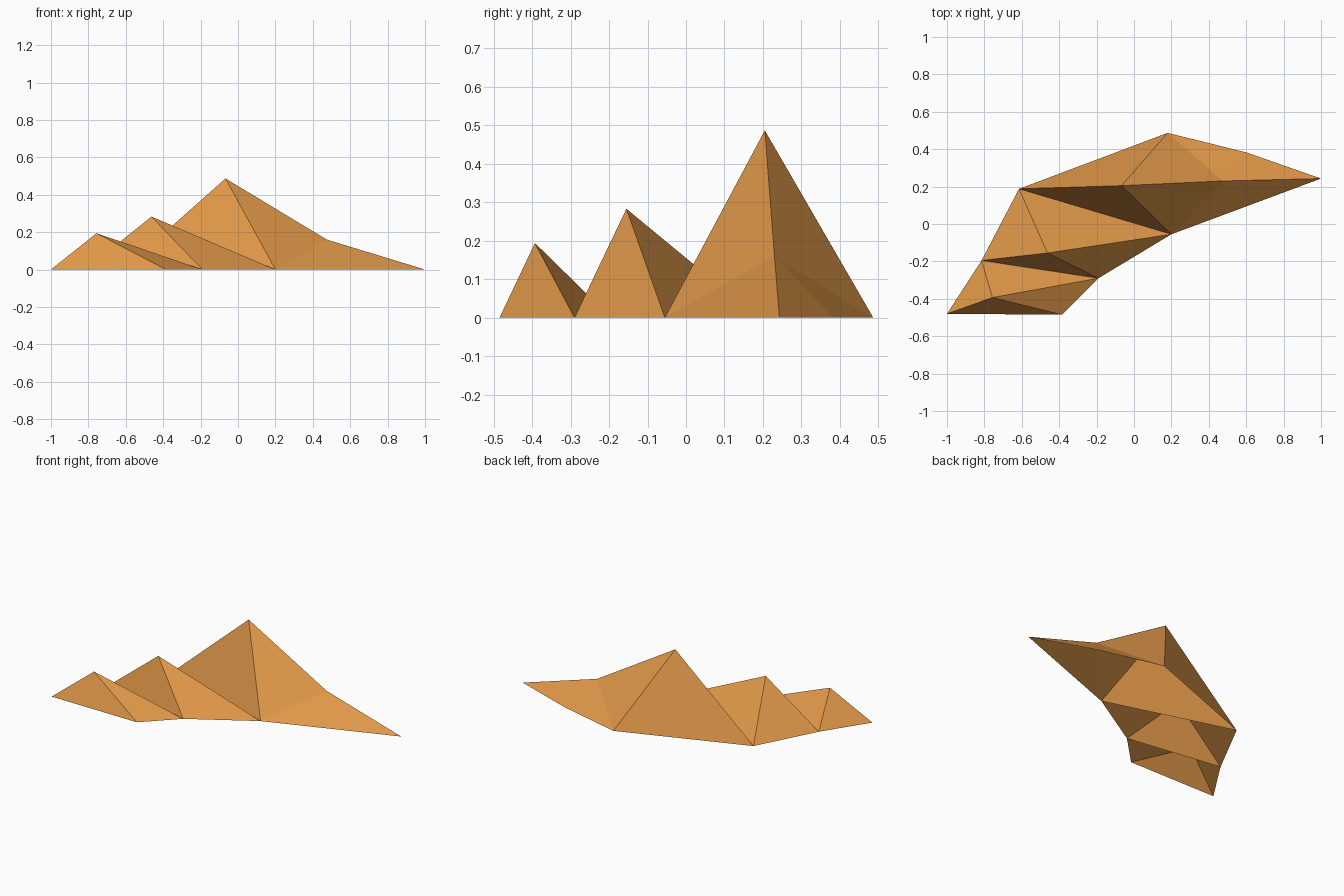
import bpy, bmesh

if "Cube" in bpy.data.objects:
    bpy.data.objects.remove(bpy.data.objects["Cube"])

orange = bpy.data.materials.new("warm orange")
orange.diffuse_color = (0.74, 0.31, 0.065, 1)
orange.use_nodes = True
orange.node_tree.nodes["Principled BSDF"].inputs["Base Color"].default_value = orange.diffuse_color


def peak(name, apex, base, closed=True):
    """Open-bottomed faceted peak: a fan of triangles from apex over a base outline."""
    bm = bmesh.new()
    top = bm.verts.new(apex)
    ring = [bm.verts.new(p) for p in base]
    pairs = list(zip(ring, ring[1:] + ring[:1]))
    for a, b in pairs if closed else pairs[:-1]:
        bm.faces.new((a, b, top))
    mesh = bpy.data.meshes.new(name)
    bm.to_mesh(mesh)
    bm.free()
    mesh.materials.append(orange)
    bpy.context.collection.objects.link(bpy.data.objects.new(name, mesh))


# Shared ground corners where neighbouring peaks meet
left_1, right_1 = (-0.815, -0.195, 0), (-0.19, -0.29, 0)
left_2, right_2 = (-0.615, 0.188, 0), (0.2, -0.055, 0)
back = (0.18, 0.487, 0)
shoulder = (0.475, 0.23, 0.16)

# Small front peak, middle peak, tall back peak
peak("small_peak", (-0.757, -0.393, 0.194),
     [(-1, -0.48, 0), (-0.385, -0.485, 0), right_1, left_1])
peak("middle_peak", (-0.463, -0.155, 0.283), [left_1, right_1, right_2, left_2])
peak("tall_peak", (-0.067, 0.205, 0.487), [left_2, right_2, shoulder, back])

# Long spur running down to the right from the tall peak
peak("spur", shoulder, [right_2, (1, 0.243, 0), (0.6, 0.383, 0), back], closed=False)
